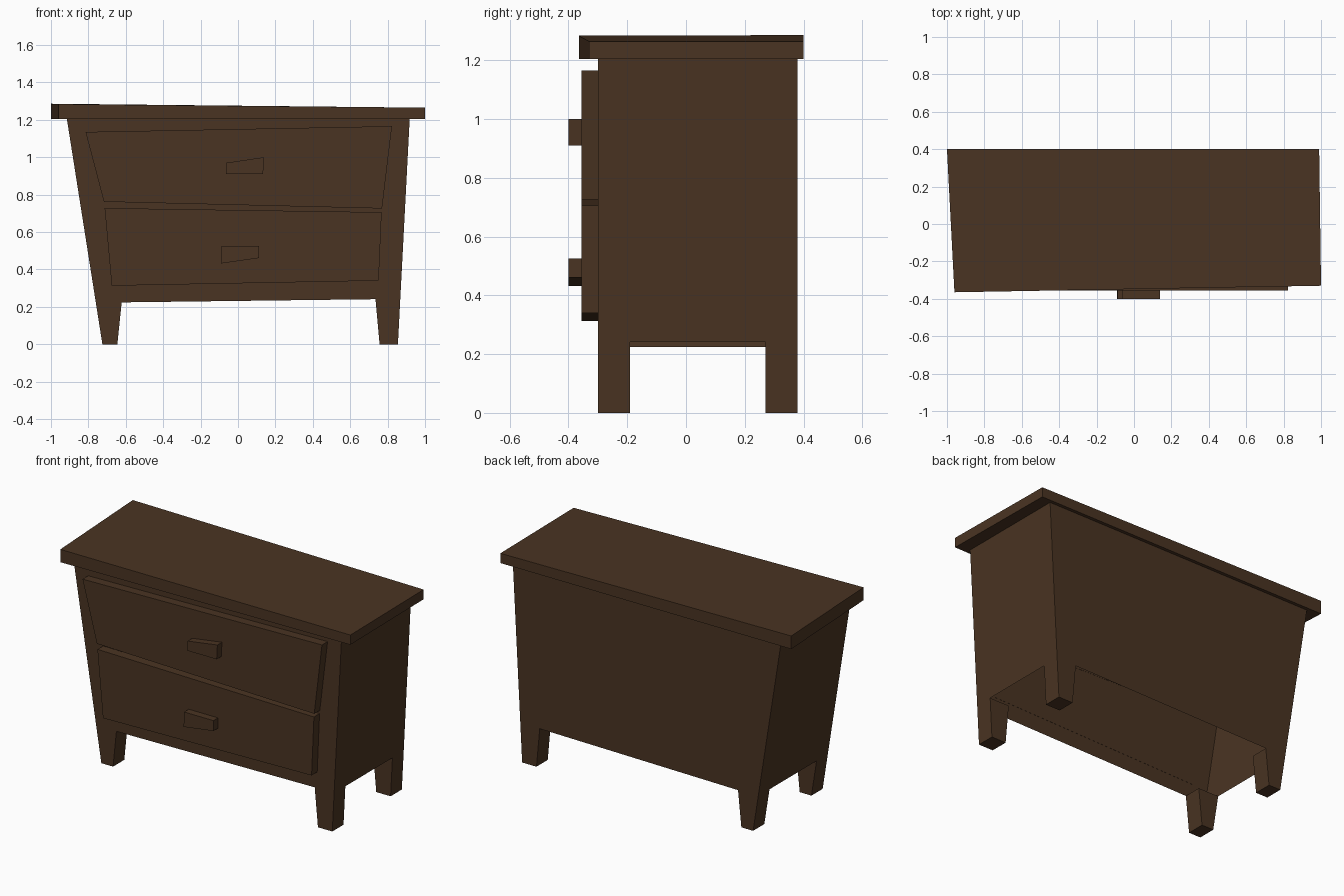
import bpy, bmesh

if "Cube" in bpy.data.objects:
    bpy.data.objects.remove(bpy.data.objects["Cube"])

wood = bpy.data.materials.new("dark_wood")
wood.diffuse_color = (0.068, 0.034, 0.016, 1)
wood.use_nodes = True
wood.node_tree.nodes["Principled BSDF"].inputs["Base Color"].default_value = wood.diffuse_color


def finish(bm, name):
    bmesh.ops.remove_doubles(bm, verts=bm.verts, dist=0.0005)
    bmesh.ops.recalc_face_normals(bm, faces=bm.faces)
    mesh = bpy.data.meshes.new(name)
    bm.to_mesh(mesh)
    bm.free()
    mesh.materials.append(wood)
    obj = bpy.data.objects.new(name, mesh)
    bpy.context.collection.objects.link(obj)
    return obj


def face(bm, pts):
    return bm.faces.new([bm.verts.new(p) for p in pts])


def hexahedron(name, ring_a, ring_b):
    """Closed block between two matching four-point rings."""
    bm = bmesh.new()
    a = [bm.verts.new(p) for p in ring_a]
    b = [bm.verts.new(p) for p in ring_b]
    bm.faces.new(a)
    bm.faces.new(b[::-1])
    for i in range(4):
        j = (i + 1) % 4
        bm.faces.new((a[i], b[i], b[j], a[j]))
    return finish(bm, name)


def front_plate(name, outline, y_front, y_back=-0.299):
    hexahedron(name, [(x, y_front, z) for x, z in outline],
               [(x, y_back, z) for x, z in outline])


# slightly crooked table top
plan = [(-0.96, -0.365, 1.284), (1.0, -0.33, 1.265),
        (0.99, 0.40, 1.265), (-1.0, 0.40, 1.286)]
hexahedron("table_top", plan, [(x, y, 1.205) for x, y, z in plan])

# hollow cabinet shell, running down into four legs
TOP = 1.205
Y_OUT = (-0.30, 0.38)
Y_IN = (-0.19, 0.27)
# each side: outer x at top, outer x at floor, inner x at floor, arch corner x, arch z
SIDES = [(-0.915, -0.725, -0.645, -0.622, 0.224),
         (0.918, 0.855, 0.757, 0.735, 0.241)]
bm = bmesh.new()
(lt, lb, li, la, lz), (rt, rb, ri, ra, rz) = SIDES
for y in Y_OUT:
    face(bm, [(x, y, z) for x, z in ((lt, TOP), (lb, 0), (li, 0), (la, lz),
                                     (ra, rz), (ri, 0), (rb, 0), (rt, TOP))])
for xt, xb, xi, xa, za in SIDES:
    xm = xb + (xt - xb) * za / TOP
    # outer side wall with arch
    face(bm, [(x, y, z) for x, y, z in (
        (xt, Y_OUT[0], TOP), (xb, Y_OUT[0], 0), (xb, Y_IN[0], 0), (xm, Y_IN[0], za),
        (xm, Y_IN[1], za), (xb, Y_IN[1], 0), (xb, Y_OUT[1], 0), (xt, Y_OUT[1], TOP))])
    # inner leg faces and feet
    for yo, yi in zip(Y_OUT, Y_IN):
        face(bm, [(xa, yo, za), (xi, yo, 0), (xi, yi, 0), (xa, yi, za)])
        face(bm, [(xm, yi, za), (xb, yi, 0), (xi, yi, 0), (xa, yi, za)])
        face(bm, [(xb, yo, 0), (xi, yo, 0), (xi, yi, 0), (xb, yi, 0)])
finish(bm, "cabinet_body")

# drawer fronts and handles
front_plate("upper_drawer", [(-0.815, 1.135), (0.823, 1.166), (0.77, 0.726), (-0.717, 0.762)], -0.355)
front_plate("lower_drawer", [(-0.713, 0.728), (0.768, 0.706), (0.752, 0.34), (-0.675, 0.313)], -0.355)
front_plate("upper_handle", [(-0.064, 0.97), (0.139, 1.0), (0.134, 0.91), (-0.064, 0.91)], -0.40, -0.35)
front_plate("lower_handle", [(-0.088, 0.525), (0.112, 0.525), (0.112, 0.461), (-0.092, 0.432)], -0.40, -0.35)
